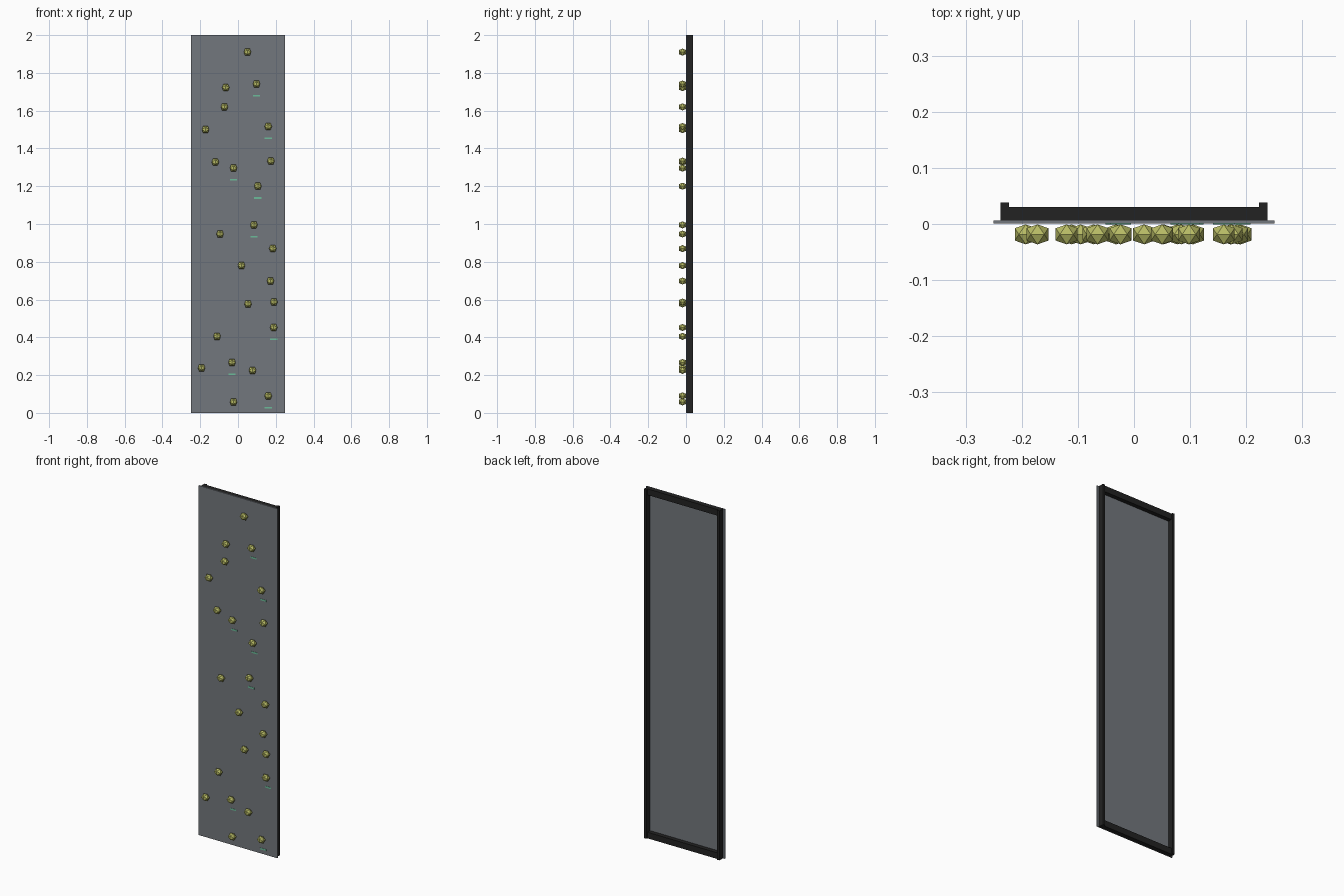
import bpy, bmesh, math

if "Cube" in bpy.data.objects:
    bpy.data.objects.remove(bpy.data.objects["Cube"])


def material(name, rgb):
    m = bpy.data.materials.new(name)
    m.diffuse_color = (*rgb, 1)
    m.use_nodes = True
    m.node_tree.nodes["Principled BSDF"].inputs["Base Color"].default_value = m.diffuse_color
    return m


GREY = material("panel grey", (0.17, 0.185, 0.205))
BLACK = material("frame black", (0.016, 0.016, 0.016))
OLIVE = material("hold olive", (0.48, 0.50, 0.13))
GREEN = material("label green", (0.15, 0.50, 0.32))


def finish(name, bm, mat):
    bmesh.ops.recalc_face_normals(bm, faces=bm.faces)
    mesh = bpy.data.meshes.new(name)
    bm.to_mesh(mesh)
    bm.free()
    mesh.materials.append(mat)
    ob = bpy.data.objects.new(name, mesh)
    bpy.context.collection.objects.link(ob)
    return ob


def box(name, lo, hi, mat):
    bm = bmesh.new()
    bmesh.ops.create_cube(bm, size=1)
    for v in bm.verts:
        v.co = [lo[i] + (v.co[i] + 0.5) * (hi[i] - lo[i]) for i in range(3)]
    return finish(name, bm, mat)


def hold(name, x, z):
    # Icosahedron lined up with the axes, slightly wide
    bm = bmesh.new()
    t = (1 + math.sqrt(5)) / 2
    for a in (-1, 1):
        for b in (-t, t):
            for co in ((a, 0, b), (0, b, a), (b, a, 0)):
                bm.verts.new((x + co[0] / t * 0.0195,
                              -0.0185 + co[1] / t * 0.0178,
                              z + co[2] / t * 0.0185))
    bmesh.ops.convex_hull(bm, input=bm.verts)
    return finish(name, bm, OLIVE)


# Wall panel
box("wall_panel", (-0.25, 0.001, 0), (0.25, 0.006, 2), GREY)

# Back frame: two deep posts and two shallower rails
for side, x in (("left", -0.2305), ("right", 0.2305)):
    box("post_" + side, (x - 0.0075, 0.006, 0), (x + 0.0075, 0.038, 2), BLACK)
for side, z in (("bottom", 0), ("top", 1.965)):
    box("rail_" + side, (-0.223, 0.006, z), (0.223, 0.03, z + 0.035), BLACK)

# Climbing holds: plain ones, then those with a label strip below
plain = [(0.05, 1.91), (-0.065, 1.722), (-0.072, 1.62), (-0.172, 1.50),
         (0.174, 1.333), (-0.12, 1.328), (-0.095, 0.947), (0.184, 0.87),
         (0.018, 0.78), (0.172, 0.698), (0.053, 0.577), (0.19, 0.587),
         (-0.111, 0.405), (-0.193, 0.238), (0.077, 0.225), (-0.024, 0.058)]
labelled = [(0.098, 1.741), (0.16, 1.516), (-0.024, 1.296), (0.105, 1.20),
            (0.084, 0.995), (0.189, 0.452), (-0.032, 0.267), (0.16, 0.09)]

for i, (x, z) in enumerate(plain + labelled):
    hold(f"hold_{i + 1}", x, z)
for i, (x, z) in enumerate(labelled):
    box(f"label_strip_{i + 1}", (x - 0.019, -0.0005, z - 0.067),
        (x + 0.019, 0.001, z - 0.058), GREEN)
